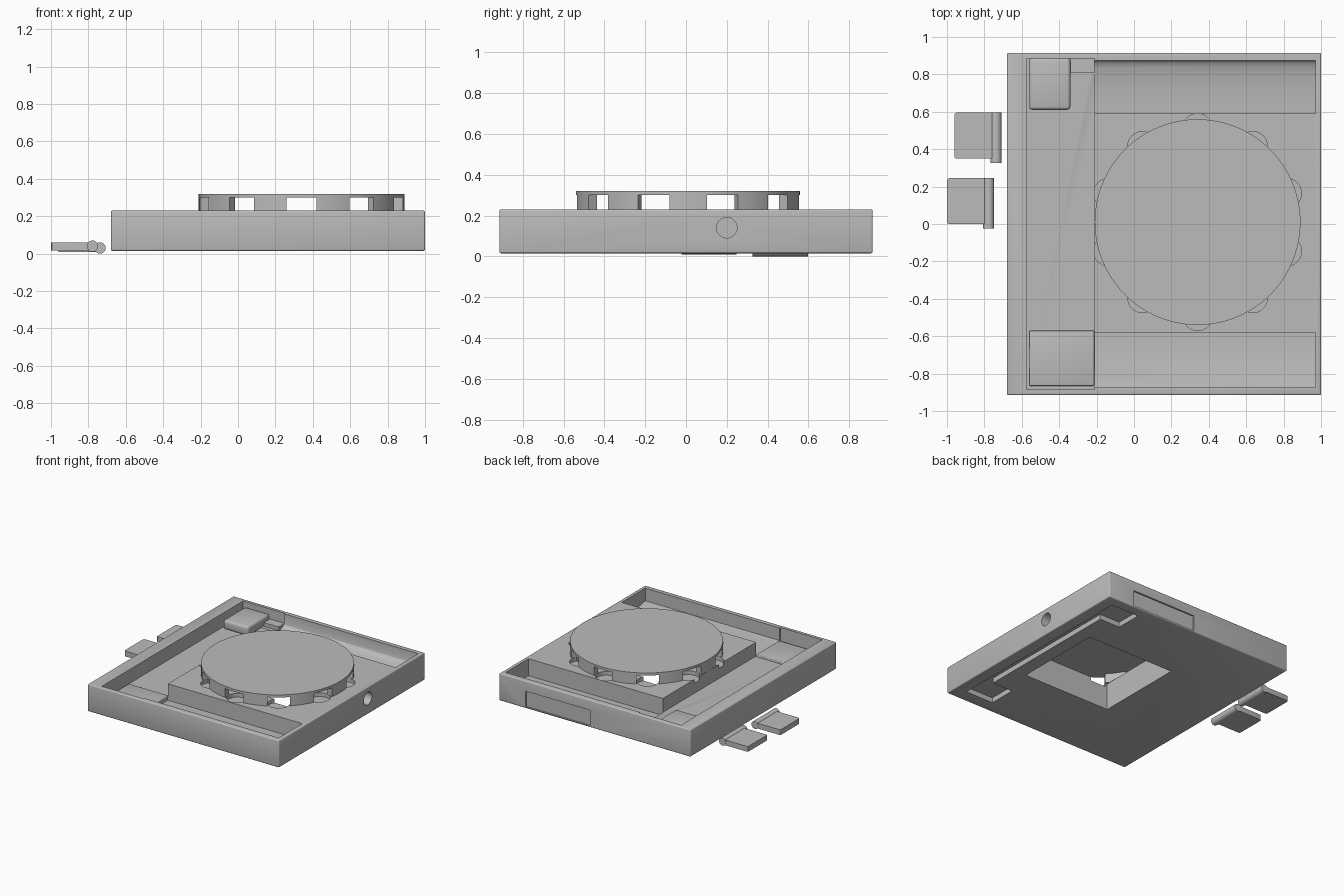
import bpy, bmesh, math
from mathutils import Matrix, Vector

if "Cube" in bpy.data.objects:
    bpy.data.objects.remove(bpy.data.objects["Cube"], do_unlink=True)

grey = bpy.data.materials.new("plain grey")
grey.use_nodes = True
grey.diffuse_color = (0.5, 0.5, 0.5, 1)
grey.node_tree.nodes["Principled BSDF"].inputs["Base Color"].default_value = (0.5, 0.5, 0.5, 1)


def add(name, bm):
    mesh = bpy.data.meshes.new(name)
    bmesh.ops.recalc_face_normals(bm, faces=bm.faces)
    bm.to_mesh(mesh)
    bm.free()
    mesh.materials.append(grey)
    ob = bpy.data.objects.new(name, mesh)
    bpy.context.collection.objects.link(ob)
    return ob


def box(name, x, y, z, bevel=0.0, vertical_only=False):
    bm = bmesh.new()
    bmesh.ops.create_cube(bm, size=1)
    for v in bm.verts:
        v.co = Vector([(r[0] + r[1]) / 2 + c * (r[1] - r[0]) for c, r in zip(v.co, (x, y, z))])
    if bevel:
        edges = [e for e in bm.edges if not vertical_only
                 or abs(e.verts[0].co.z - e.verts[1].co.z) > 0.001]
        bmesh.ops.bevel(bm, geom=edges, offset=bevel, segments=3, profile=0.5, affect='EDGES')
    return add(name, bm)


def cylinder(name, centre, radius, depth, axis='Z', sides=48):
    turn = {'X': Matrix.Rotation(math.pi / 2, 4, 'Y'),
            'Y': Matrix.Rotation(math.pi / 2, 4, 'X'), 'Z': Matrix()}[axis]
    bm = bmesh.new()
    bmesh.ops.create_cone(bm, cap_ends=True, segments=sides, radius1=radius, radius2=radius,
                          depth=depth, matrix=Matrix.Translation(centre) @ turn)
    return add(name, bm)


def extrude_x(name, profile, x0, x1):
    bm = bmesh.new()
    face = bm.faces.new([bm.verts.new((x0, y, z)) for y, z in profile])
    new = bmesh.ops.extrude_face_region(bm, geom=[face])["geom"]
    bmesh.ops.translate(bm, vec=(x1 - x0, 0, 0),
                        verts=[g for g in new if isinstance(g, bmesh.types.BMVert)])
    return add(name, bm)


def apply_boolean(ob, tool, operation='DIFFERENCE'):
    mod = ob.modifiers.new("cut", 'BOOLEAN')
    mod.operation = operation
    mod.solver = 'EXACT'
    mod.object = tool
    bpy.context.view_layer.objects.active = ob
    bpy.ops.object.modifier_apply(modifier=mod.name)
    bpy.data.objects.remove(tool, do_unlink=True)


def smooth(ob):
    bpy.ops.object.select_all(action='DESELECT')
    ob.select_set(True)
    bpy.context.view_layer.objects.active = ob
    bpy.ops.object.shade_smooth_by_angle(angle=math.radians(30))


HUB = Vector((0.34, 0.01, 0))
RIM, TOP = 0.55, 0.23
port_angles = [math.radians(18 + 36 * i) for i in range(10)]

# Tray body with a sunken channel along the side
tray = box("tray", (-0.68, 1.0), (-0.915, 0.915), (0.015, TOP), 0.008)
apply_boolean(tray, box("channel_cut", (-0.575, -0.21), (-0.885, 0.885), (0.12, 0.4)))

# Troughs at the front and back of the raised platform
front = [(-0.58, 0.4), (-0.58, 0.1), (-0.71, 0.1), (-0.875, 0.13), (-0.875, 0.4)]
arc = [(0.875 - 0.285 * (1 - math.sin(t)), 0.15 - 0.055 * math.cos(t))
       for t in [i * math.pi / 20 for i in range(11)]]
back = [(0.59, 0.4)] + arc + [(0.875, 0.4)]
for profile in (front, back):
    apply_boolean(tray, extrude_x("trough_cut", profile, -0.212, 0.97))

# Square opening under the disc, side hole and shallow back recess
apply_boolean(tray, box("opening_cut", (-0.04, 0.73), (-0.35, 0.37), (-0.1, 0.4)))
apply_boolean(tray, cylinder("side_hole_cut", (0.9, 0.2, 0.14), 0.05, 0.36, 'X'))
apply_boolean(tray, box("recess_cut", (0.2, 0.77), (0.903, 1.0), (0.025, 0.15)))

# Foot pockets and the hinge groove on the underside
for y in ((-0.81, -0.59), (0.62, 0.83)):
    apply_boolean(tray, box("pocket_cut", (0.66, 0.905), y, (-0.1, 0.055)))
apply_boolean(tray, box("groove_cut", (0.84, 0.905), (-0.7, 0.7), (-0.1, 0.055)))

# Scalloped dips in front of each port
for a in port_angles:
    spot = HUB + Vector((math.cos(a), math.sin(a), 0)) * (RIM - 0.05)
    apply_boolean(tray, cylinder("scallop_cut", (spot.x, spot.y, TOP + 0.02), 0.08, 0.1, sides=32))
smooth(tray)

# Round cap: hollow ring with ports under a flat lid
cap = cylinder("round_cap", (HUB.x, HUB.y, 0.273), RIM, 0.094, sides=96)
apply_boolean(cap, cylinder("hollow_cut", (HUB.x, HUB.y, 0.25), RIM - 0.05, 0.1, sides=96))
for a in port_angles:
    port = box("port_cut", (RIM - 0.1, RIM + 0.1), (-0.08, 0.08), (0.1, 0.3))
    port.data.transform(Matrix.Translation(HUB) @ Matrix.Rotation(a, 4, 'Z'))
    apply_boolean(cap, port)
smooth(cap)

# Corner blocks in the channel
smooth(box("back_corner_block", (-0.56, -0.34), (0.61, 0.887), (0.115, 0.19), 0.018))
smooth(box("front_corner_pad", (-0.56, -0.212), (-0.865, -0.57), (0.09, 0.135), 0.006))
box("corner_ledge", (-0.34, -0.21), (0.81, 0.887), (0.115, 0.15))

# Two loose folding feet, each with a hinge barrel
for name, x, y, z in (("front_foot", -1.0, 0.0, 0.01), ("back_foot", -0.96, 0.35, 0.0)):
    foot = box(name, (x, x + 0.225), (y, y + 0.245), (z + 0.008, z + 0.05), 0.012, True)
    barrel = cylinder("barrel", (x + 0.222, y + 0.112, z + 0.03), 0.03, 0.27, 'Y', 32)
    apply_boolean(foot, barrel, 'UNION')
    smooth(foot)
